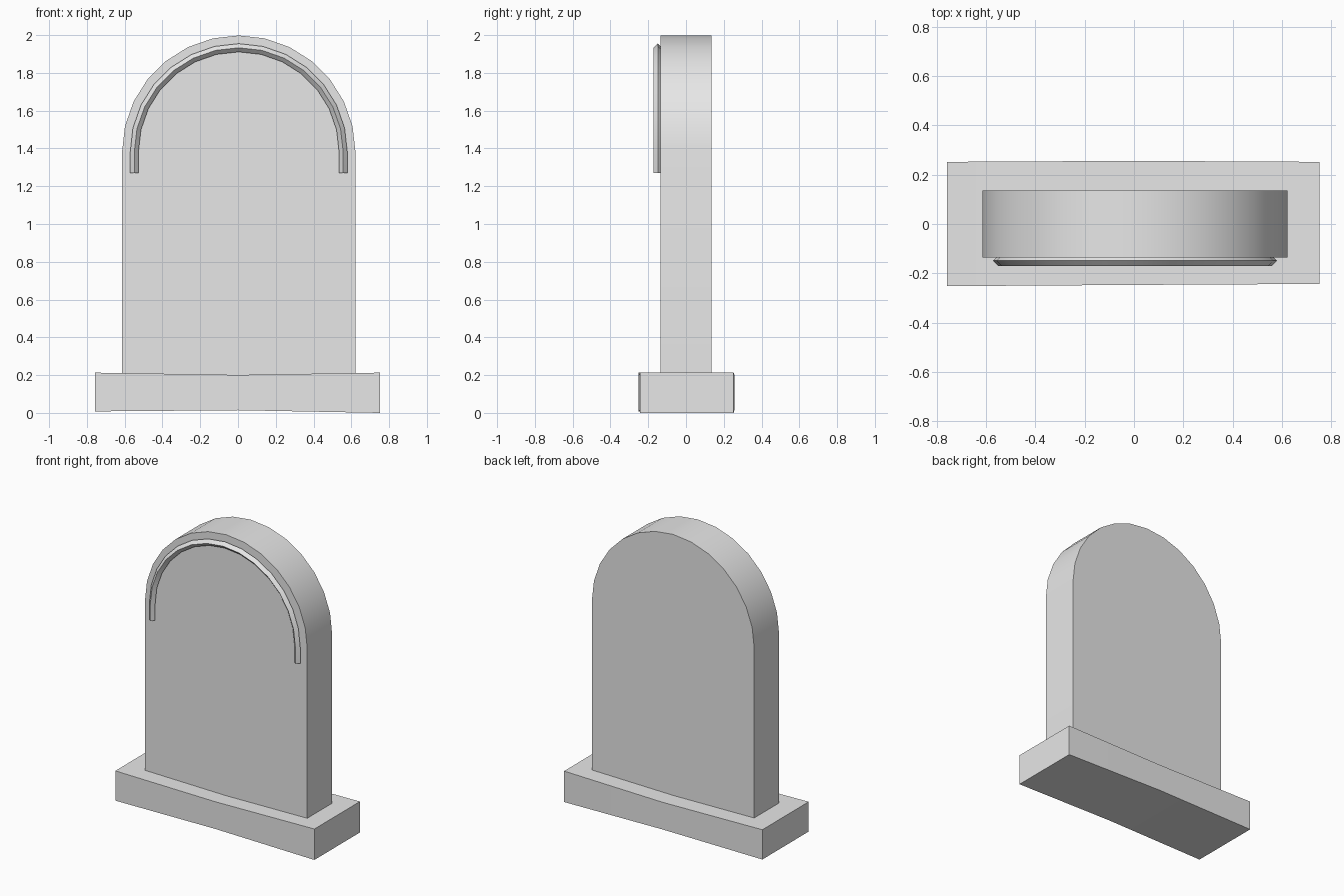
import bpy, bmesh, math
from mathutils import Vector

if "Cube" in bpy.data.objects:
    bpy.data.objects.remove(bpy.data.objects["Cube"])

stone = bpy.data.materials.new("pale_grey_stone")
stone.diffuse_color = (0.8, 0.8, 0.8, 1)
stone.use_nodes = True
stone.node_tree.nodes["Principled BSDF"].inputs["Base Color"].default_value = stone.diffuse_color

CX, CZ, SEG = 0.004, 1.38, 14   # arch centre and segments


def finish(name, bm, smooth=True):
    bmesh.ops.recalc_face_normals(bm, faces=bm.faces[:])
    mesh = bpy.data.meshes.new(name)
    bm.to_mesh(mesh)
    bm.free()
    mesh.materials.append(stone)
    ob = bpy.data.objects.new(name, mesh)
    bpy.context.collection.objects.link(ob)
    if smooth:
        bpy.ops.object.select_all(action='DESELECT')
        ob.select_set(True)
        bpy.context.view_layer.objects.active = ob
        bpy.ops.object.shade_smooth_by_angle(angle=math.radians(30))
    return ob


def arch(radius, bottom):
    """Outline points (x, z) from right foot over the arch to left foot."""
    pts = [(CX + radius, bottom)]
    for i in range(SEG + 1):
        a = math.pi * i / SEG
        pts.append((CX + radius * math.cos(a), CZ + radius * math.sin(a)))
    return pts + [(CX - radius, bottom)]


# Headstone slab: arched outline extruded front to back
bm = bmesh.new()
face = bm.faces.new([bm.verts.new((x, -0.135, z)) for x, z in arch(0.618, 0.17)])
out = bmesh.ops.extrude_face_region(bm, geom=[face])
bmesh.ops.translate(bm, vec=(0, 0.27, 0),
                    verts=[v for v in out["geom"] if isinstance(v, bmesh.types.BMVert)])
finish("headstone_slab", bm)

# Arched moulding: diamond section swept along the arch
bm = bmesh.new()
R, D, Y = 0.553, 0.022, -0.149
rails = [[bm.verts.new((x, Y + dy, z)) for x, z in arch(R + dr, 1.27)]
         for dr, dy in ((D, 0), (0, -D), (-D, 0), (0, D))]
for k in range(4):
    a, b = rails[k], rails[(k + 1) % 4]
    for i in range(len(a) - 1):
        bm.faces.new((a[i], a[i + 1], b[i + 1], b[i]))
for end in (0, -1):
    bm.faces.new([r[end] for r in rails])
finish("arch_moulding", bm)

# Plinth: box with a middle cut, its sides slightly uneven like hewn stone
bm = bmesh.new()
sections = []
for x, front, back, low, high in ((-0.758, -0.252, 0.252, 0.008, 0.213),
                                  (0.0, -0.247, 0.256, 0.014, 0.201),
                                  (0.752, -0.243, 0.252, 0.0, 0.213)):
    sections.append([bm.verts.new(Vector(p)) for p in (
        (x, front, low), (x, back, low), (x, back, high), (x, front, high))])
for a, b in zip(sections, sections[1:]):
    for k in range(4):
        n = (k + 1) % 4
        bm.faces.new((a[k], a[n], b[n], b[k]))
bm.faces.new(sections[0])
bm.faces.new(sections[-1])
finish("plinth", bm)
